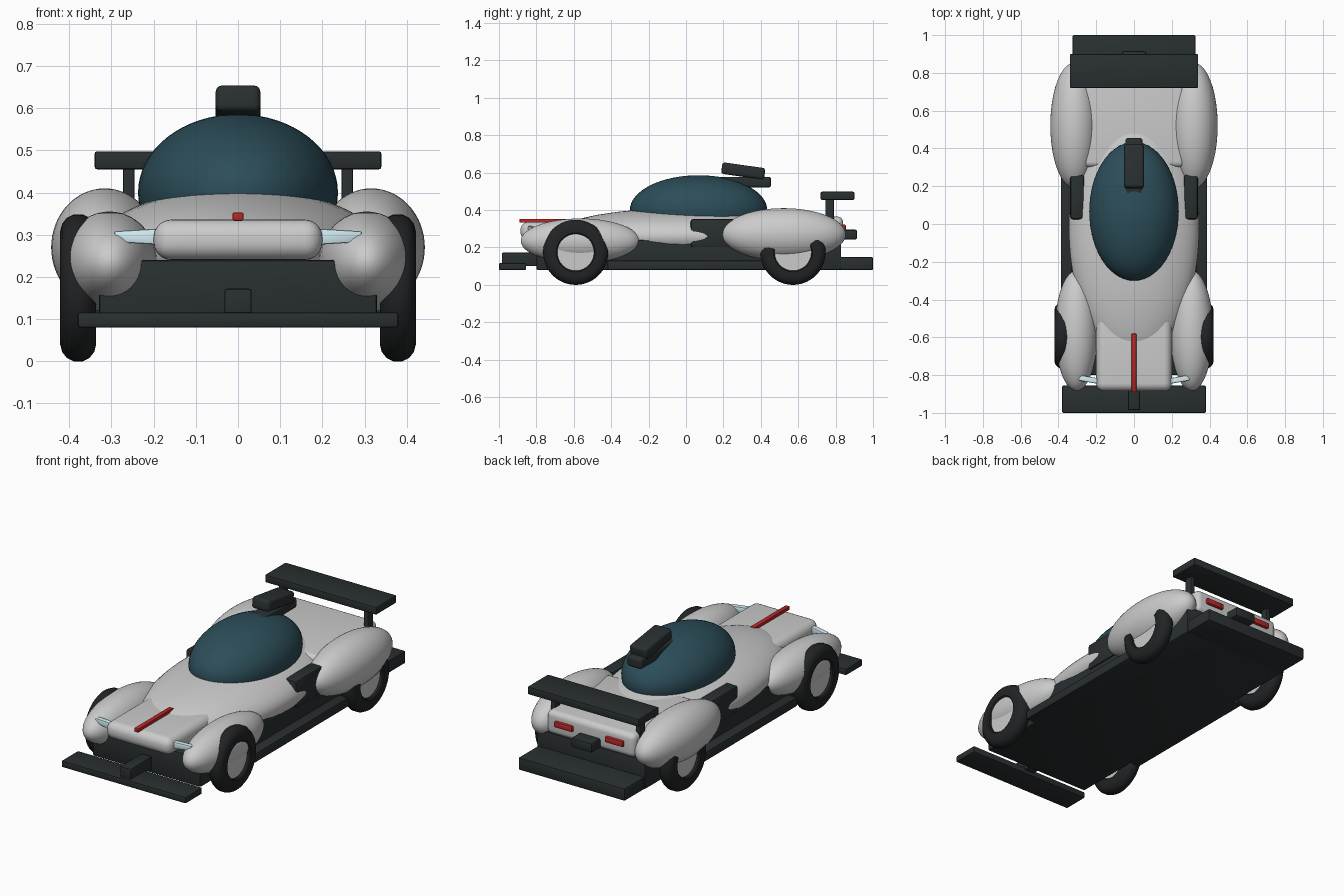
import bpy, bmesh, math
from mathutils import Matrix

if "Cube" in bpy.data.objects:
    bpy.data.objects.remove(bpy.data.objects["Cube"])


def material(name, r, g, b):
    m = bpy.data.materials.new(name)
    m.diffuse_color = (r, g, b, 1)
    m.use_nodes = True
    m.node_tree.nodes["Principled BSDF"].inputs["Base Color"].default_value = m.diffuse_color
    return m


DARK = material("carbon", 0.022, 0.028, 0.03)
RUBBER = material("rubber", 0.015, 0.017, 0.018)
GLASS = material("tinted_glass", 0.025, 0.075, 0.1)
RED = material("red", 0.5, 0.02, 0.02)
LAMP = material("lamp", 0.65, 0.85, 0.9)


def make(name, bm, mat, loc=(0, 0, 0), rot=(0, 0, 0), angle=40):
    me = bpy.data.meshes.new(name)
    bmesh.ops.recalc_face_normals(bm, faces=bm.faces)
    bm.to_mesh(me)
    bm.free()
    ob = bpy.data.objects.new(name, me)
    bpy.context.collection.objects.link(ob)
    ob.location, ob.rotation_euler = loc, rot
    if mat:
        me.materials.append(mat)
    bpy.ops.object.select_all(action='DESELECT')
    ob.select_set(True)
    bpy.context.view_layer.objects.active = ob
    bpy.ops.object.shade_smooth_by_angle(angle=math.radians(angle))
    return ob


def box(name, x, y, z, mat=None, bevel=0.006, rot=(0, 0, 0), segments=2):
    """Bevelled box from (min, max) ranges, turned about its own centre."""
    spans = (x, y, z)
    bm = bmesh.new()
    bmesh.ops.create_cube(bm, size=1)
    bmesh.ops.scale(bm, vec=[b - a for a, b in spans], verts=bm.verts)
    bmesh.ops.bevel(bm, geom=bm.edges[:], offset=bevel, segments=segments,
                    profile=0.5, affect='EDGES', clamp_overlap=True)
    return make(name, bm, mat, [(a + b) / 2 for a, b in spans], rot)


def ellipsoid(name, loc, radii, mat=None):
    bm = bmesh.new()
    bmesh.ops.create_uvsphere(bm, u_segments=56, v_segments=32, radius=1)
    bmesh.ops.scale(bm, vec=radii, verts=bm.verts)
    return make(name, bm, mat, loc)


def lathe(name, profile, mat, loc):
    """Spin a closed (radius, x) loop about the x axis."""
    bm = bmesh.new()
    vs = [bm.verts.new((x, 0, r)) for r, x in profile]
    es = [bm.edges.new((vs[i - 1], vs[i])) for i in range(len(vs))]
    bmesh.ops.spin(bm, geom=vs + es, cent=(0, 0, 0), axis=(1, 0, 0),
                   angle=math.tau, steps=56, use_duplicate=False)
    bmesh.ops.remove_doubles(bm, verts=bm.verts, dist=1e-5)
    return make(name, bm, mat, loc)


# Bodywork
ellipsoid("main_body", (0, -0.02, 0.26), (0.345, 0.70, 0.15))
box("nose", (-0.2, 0.2), (-0.885, -0.4), (0.24, 0.336), None, 0.042, segments=6)
box("rear_deck", (-0.27, 0.27), (0.3, 0.84), (0.235, 0.365), None, 0.03, segments=5)
ellipsoid("canopy", (0, 0.067, 0.4), (0.237, 0.367, 0.186), GLASS)
box("nose_stripe", (-0.013, 0.013), (-0.89, -0.58), (0.333, 0.353), RED, 0.004)

# Dark lower tub, front wing, diffuser
box("lower_tub", (-0.33, 0.33), (-0.8, 0.83), (0.08, 0.24), DARK, 0.008)
box("front_wing", (-0.38, 0.38), (-1.0, -0.855), (0.08, 0.116), DARK)
box("front_wing_mount", (-0.032, 0.032), (-0.985, -0.78), (0.1, 0.172), DARK)
box("diffuser", (-0.325, 0.325), (0.72, 1.0), (0.08, 0.148), DARK)

# Roof scoop
box("roof_scoop", (-0.053, 0.053), (0.19, 0.422), (0.578, 0.64), DARK, 0.015,
    (math.radians(-8), 0, 0), 4)
box("roof_scoop_base", (-0.045, 0.045), (0.15, 0.455), (0.52, 0.578), DARK, 0.014, segments=4)

# Rear wing and tail
box("rear_wing", (-0.34, 0.34), (0.72, 0.9), (0.455, 0.498), DARK)
box("exhaust_box", (-0.065, 0.065), (0.8, 0.915), (0.242, 0.295), DARK, 0.01)

# Rounded tyre section
TYRE = [(0.098, -0.036), (0.104, -0.042), (0.135, -0.0425), (0.152, -0.038),
        (0.166, -0.027), (0.174, -0.011)]
TYRE += [(r, -x) for r, x in reversed(TYRE)]

# Mirrored parts
for s, side in ((1, "right"), (-1, "left")):
    def sx(a, b):
        return tuple(sorted((s * a, s * b)))

    ellipsoid(f"front_fender_{side}", (s * 0.305, -0.565, 0.235), (0.113, 0.318, 0.12))
    ellipsoid(f"rear_fender_{side}", (s * 0.316, 0.522, 0.27), (0.127, 0.332, 0.14))
    box(f"side_skirt_{side}", sx(0.3, 0.387), (-0.42, 0.42), (0.08, 0.13), DARK)
    box(f"side_intake_{side}", sx(0.265, 0.338), (0.025, 0.26), (0.2, 0.352), DARK, 0.012)
    box(f"wing_strut_{side}", sx(0.246, 0.273), (0.745, 0.79), (0.14, 0.465), DARK, 0.004)
    box(f"tail_light_{side}", sx(0.1, 0.21), (0.8, 0.855), (0.29, 0.322), RED, 0.006)

    # Headlight, narrowing toward the outside
    lamp = box(f"headlight_{side}", sx(0.192, 0.292), (-0.837, -0.808), (0.277, 0.314),
               LAMP, 0.005, (0, 0, s * math.radians(10)))
    for v in lamp.data.vertices:
        if v.co.x * s > 0:
            v.co.z *= 0.7

    for y, end in ((-0.59, "front"), (0.572, "rear")):
        lathe(f"{end}_tyre_{side}", TYRE, RUBBER, (s * 0.379, y, 0.174))
        bm = bmesh.new()
        bmesh.ops.create_cone(bm, cap_ends=True, segments=48, radius1=0.1, radius2=0.1,
                              depth=0.055, matrix=Matrix.Rotation(math.pi / 2, 4, 'Y'))
        make(f"{end}_hub_{side}", bm, None, (s * 0.373, y, 0.174))
